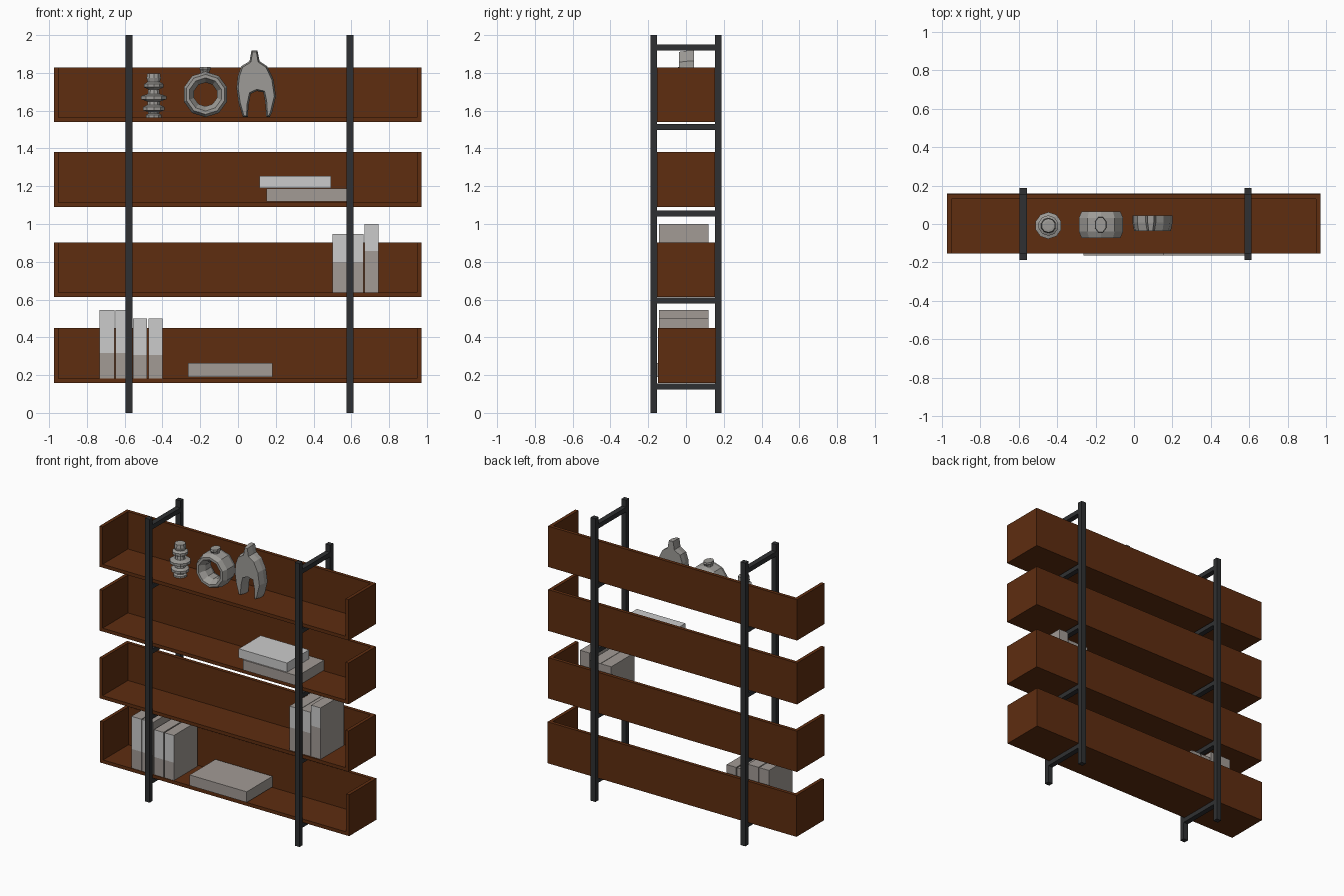
import bpy, bmesh, math
from mathutils import Vector

if "Cube" in bpy.data.objects:
    bpy.data.objects.remove(bpy.data.objects["Cube"])


def material(name, rgb):
    m = bpy.data.materials.new(name)
    m.diffuse_color = (*rgb, 1)
    m.use_nodes = True
    m.node_tree.nodes["Principled BSDF"].inputs["Base Color"].default_value = m.diffuse_color
    return m


WOOD = material("brown_wood", (0.112, 0.026, 0.005))
METAL = material("black_metal", (0.028, 0.030, 0.032))
WARM = material("warm_grey", (0.36, 0.325, 0.30))
LIGHT = material("light_grey", (0.60, 0.60, 0.60))
STONE = material("stone_grey", (0.34, 0.33, 0.31))


def finish(name, bm, *mats):
    bmesh.ops.recalc_face_normals(bm, faces=bm.faces)
    me = bpy.data.meshes.new(name)
    bm.to_mesh(me)
    bm.free()
    for m in mats:
        me.materials.append(m)
    ob = bpy.data.objects.new(name, me)
    bpy.context.collection.objects.link(ob)
    return ob


def add_box(bm, x0, x1, y0, y1, z0, z1):
    verts = bmesh.ops.create_cube(bm, size=1)["verts"]
    for v in verts:
        v.co = Vector((x1 if v.co.x > 0 else x0,
                       y1 if v.co.y > 0 else y0,
                       z1 if v.co.z > 0 else z0))


def lathe_rings(bm, rings, closed):
    """Bridge equal rings of verts into quads."""
    n = len(rings[0])
    count = len(rings) if closed else len(rings) - 1
    for i in range(count):
        a, b = rings[i], rings[(i + 1) % len(rings)]
        for j in range(n):
            k = (j + 1) % n
            bm.faces.new((a[j], a[k], b[k], b[j]))


def turned(bm, cx, cy, profile, n, ystretch=1.0):
    rings = []
    for r, z in profile:
        rings.append([bm.verts.new((cx + r * math.cos(2 * math.pi * (j + .5) / n),
                                    cy + ystretch * r * math.sin(2 * math.pi * (j + .5) / n), z))
                      for j in range(n)])
    lathe_rings(bm, rings, False)
    bm.faces.new(rings[0])
    bm.faces.new(rings[-1])


# two ladder frames: four posts and five rungs each
for side, x in (("left", -0.577), ("right", 0.594)):
    h = 0.0185
    for pos, y in (("front", -0.171), ("back", 0.171)):
        bm = bmesh.new()
        add_box(bm, x - h, x + h, y - 0.0175, y + 0.0175, 0, 2)
        finish(f"{side}_{pos}_post", bm, METAL)
    for i, z in enumerate((0.14, 0.595, 1.056, 1.514, 1.934)):
        bm = bmesh.new()
        add_box(bm, x - h, x + h, -0.155, 0.155, z - 0.016, z + 0.016)
        finish(f"{side}_rung_{i + 1}", bm, METAL)

# open-fronted shelf trays: floor, back and two ends
for i, (z0, z1) in enumerate(((0.157, 0.449), (0.613, 0.901), (1.09, 1.381), (1.541, 1.829))):
    bm = bmesh.new()
    t, X0, X1 = 0.024, -0.974, 0.971
    y0, y1 = (-0.147, 0.158) if i == 0 else (-0.153, 0.153)
    add_box(bm, X0, X1, y0, y1, z0, z0 + t)
    add_box(bm, X0, X1, y1 - t, y1, z0 + t, z1)
    add_box(bm, X0, X0 + t, y0, y1 - t, z0 + t, z1)
    add_box(bm, X1 - t, X1, y0, y1 - t, z0 + t, z1)
    finish(f"shelf_{i + 1}", bm, WOOD)

# upright books: front is light above the split height
books = [(-0.732, -0.655, 0.181, 0.546, 0.316), (-0.649, -0.565, 0.181, 0.546, 0.316),
         (-0.557, -0.483, 0.181, 0.499, 0.307), (-0.475, -0.401, 0.181, 0.499, 0.307),
         (0.501, 0.583, 0.637, 0.948, 0.800), (0.586, 0.665, 0.637, 0.948, 0.800),
         (0.671, 0.745, 0.637, 1.000, 0.856)]
for i, (x0, x1, z0, z1, split) in enumerate(books):
    bm = bmesh.new()
    add_box(bm, x0, x1, -0.143, 0.119, z0, z1)
    bmesh.ops.bisect_plane(bm, geom=bm.verts[:] + bm.edges[:] + bm.faces[:],
                           plane_co=(0, 0, split), plane_no=(0, 0, 1))
    bmesh.ops.recalc_face_normals(bm, faces=bm.faces)
    for f in bm.faces:
        f.normal_update()
        f.material_index = int(f.normal.y < -0.5 and f.calc_center_median().z > split)
    finish(f"upright_book_{i + 1}", bm, WARM, LIGHT)

# books lying flat
for name, dims, mat in (("flat_book_low", (-0.264, 0.182, -0.163, 0.125, 0.190, 0.265), WARM),
                        ("flat_book_under", (0.152, 0.580, -0.163, 0.130, 1.118, 1.189), WARM),
                        ("flat_book_over", (0.114, 0.492, -0.155, 0.090, 1.190, 1.254), LIGHT)):
    bm = bmesh.new()
    add_box(bm, *dims)
    finish(name, bm, mat)

# turned ornament with stacked flanges
bm = bmesh.new()
turned(bm, -0.446, -0.008,
       [(0.044, 1.565), (0.044, 1.578), (0.030, 1.584), (0.032, 1.594), (0.060, 1.602),
        (0.060, 1.620), (0.036, 1.630), (0.034, 1.648), (0.070, 1.660), (0.070, 1.678),
        (0.034, 1.688), (0.030, 1.712), (0.053, 1.724), (0.053, 1.742), (0.034, 1.752),
        (0.040, 1.772), (0.036, 1.796), (0.024, 1.798)], 10)
finish("flanged_ornament", bm, STONE)

# ring vase: faceted ring about the y axis with a short neck
bm = bmesh.new()
section = [(0.063, -0.030), (0.088, -0.070), (0.106, -0.070), (0.121, -0.036),
           (0.121, 0.036), (0.106, 0.070), (0.088, 0.070), (0.063, 0.030)]
rings = []
for i in range(10):
    a = 2 * math.pi * (i + .5) / 10 + math.pi / 10
    a += math.pi / 10
    rings.append([bm.verts.new((-0.172 + r * math.cos(a), -0.004 + y, 1.686 + r * math.sin(a)))
                  for r, y in section])
lathe_rings(bm, rings, True)
turned(bm, -0.174, -0.004, [(0.026, 1.78), (0.026, 1.808), (0.032, 1.820), (0.030, 1.832)], 8, 1.35)
finish("ring_vase", bm, STONE)

# two-legged vase: outline extruded, front tapered forwards
outline = [(0.071, 1.918), (0.103, 1.918), (0.114, 1.862), (0.155, 1.835), (0.188, 1.766),
           (0.201, 1.676), (0.180, 1.590), (0.168, 1.566), (0.150, 1.566), (0.143, 1.650),
           (0.134, 1.697), (0.100, 1.704), (0.068, 1.690), (0.056, 1.630), (0.052, 1.566),
           (0.026, 1.566), (0.003, 1.640), (-0.008, 1.720), (-0.002, 1.780), (0.017, 1.835),
           (0.061, 1.862)]
bm = bmesh.new()
back = [bm.verts.new((x, 0.043, z)) for x, z in outline]
mid = [bm.verts.new((x, 0.008, z)) for x, z in outline]
lathe_rings(bm, [back, mid], False)
bm.faces.new(back)
front = bm.faces.new(mid)
bmesh.ops.recalc_face_normals(bm, faces=bm.faces)
bmesh.ops.inset_individual(bm, faces=[front], thickness=0.009, depth=0.044)
finish("two_legged_vase", bm, STONE)
